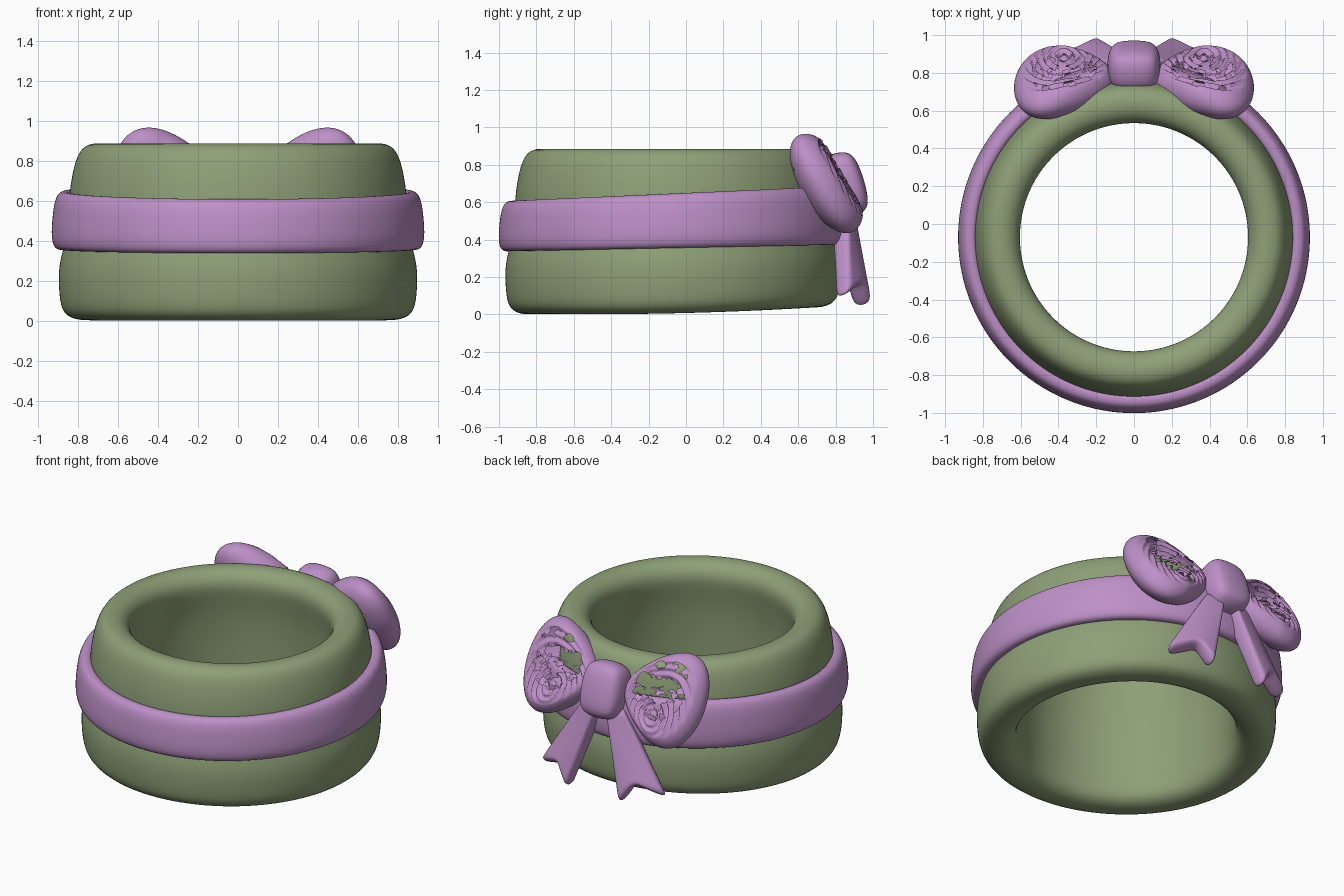
import bpy
import bmesh
from math import cos, sin, pi
from mathutils import Vector, Matrix, noise

cube = bpy.data.objects.get("Cube")
if cube:
    bpy.data.objects.remove(cube)

CENTRE_Y = -0.07


def material(name, rgb):
    mat = bpy.data.materials.new(name)
    mat.use_nodes = True
    mat.diffuse_color = (*rgb, 1)
    bsdf = mat.node_tree.nodes["Principled BSDF"]
    bsdf.inputs["Base Color"].default_value = (*rgb, 1)
    bsdf.inputs["Roughness"].default_value = 0.8
    return mat


GREEN = material("sage green", (0.27, 0.35, 0.185))
LILAC = material("lilac", (0.51, 0.28, 0.57))


def finish(bm, name, mat, subdivisions=0, thickness=0):
    """Turn a bmesh into a smooth object with optional modifiers."""
    bmesh.ops.recalc_face_normals(bm, faces=bm.faces)
    mesh = bpy.data.meshes.new(name)
    bm.to_mesh(mesh)
    bm.free()
    mesh.materials.append(mat)
    mesh.shade_smooth()
    obj = bpy.data.objects.new(name, mesh)
    bpy.context.collection.objects.link(obj)
    if thickness:
        mod = obj.modifiers.new("Thickness", "SOLIDIFY")
        mod.thickness = thickness
        mod.offset = 0
    if subdivisions:
        mod = obj.modifiers.new("Rounding", "SUBSURF")
        mod.levels = mod.render_levels = subdivisions
    return obj


def lathe(name, mat, profile, lift, segments=64):
    """Spin a closed (radius, z) profile; lift(y, z) raises the back."""
    bm = bmesh.new()
    rings = []
    for i in range(segments):
        a = 2 * pi * i / segments
        ring = []
        for r, z in profile:
            y = CENTRE_Y + r * sin(a)
            ring.append(bm.verts.new((r * cos(a), y, z + lift(y, z))))
        rings.append(ring)
    n = len(profile)
    for i in range(segments):
        p, q = rings[i], rings[(i + 1) % segments]
        for j in range(n):
            k = (j + 1) % n
            bm.faces.new((p[j], q[j], q[k], p[k]))
    return finish(bm, name, mat, subdivisions=2)


# Ring body with rounded lips and a slightly recessed bore
body_profile = [
    (0.68, 0.03), (0.74, 0.0), (0.82, 0.0), (0.88, 0.035), (0.895, 0.12),
    (0.9, 0.25), (0.88, 0.34), (0.85, 0.45), (0.845, 0.62), (0.835, 0.7),
    (0.815, 0.8), (0.78, 0.87), (0.72, 0.89), (0.66, 0.88), (0.615, 0.84),
    (0.6, 0.78), (0.615, 0.7), (0.64, 0.55), (0.65, 0.3), (0.65, 0.1)]
lathe("ring_body", GREEN, body_profile,
      lambda y, z: 0.04 * max(0, (y + 0.5) / 1.25) ** 2 * (1 - z / 0.9))

# Ribbon wrapped round the middle, rising towards the bow
band_profile = [
    (0.83, 0.345), (0.9, 0.335), (0.928, 0.36), (0.935, 0.42), (0.928, 0.5),
    (0.92, 0.56), (0.9, 0.61), (0.86, 0.617), (0.82, 0.6)]
lathe("ribbon_band", LILAC, band_profile,
      lambda y, z: (0.02 + 0.09 * (z - 0.34)) * (y + 0.8))

LONG = Vector((0, 0.5, -0.86))
OUT = Vector((0, 0.86, 0.5))


def bow_loop(name, side):
    """Puffy dished lobe, rippled at the lower end and torn open above."""
    bm = bmesh.new()
    bmesh.ops.create_uvsphere(bm, u_segments=96, v_segments=64, radius=1)
    # Tear openings into the hollow
    torn = []
    for f in bm.faces:
        a, b, c = f.calc_center_median()
        n = noise.noise(Vector((a * 3.2, b * 6, 2.7)))
        n += 0.5 * noise.noise(Vector((a * 9, b * 16, 5.1)))
        limit = 0.08 if c > 0 else 0.26
        inside = a * a + (b + 0.15) ** 2 < 0.42
        if inside and n > limit:
            torn.append(f)
    bmesh.ops.delete(bm, geom=torn, context="FACES")
    for v in bm.verts:
        a, b, c = v.co
        hollow = max(0, 1 - (a * a + b * b) / 0.75)
        depth = c
        if c > 0:
            swirl = ((a * 1.1) ** 2 + (b - 0.45) ** 2) ** 0.5
            depth -= 0.6 * c * hollow
            depth += 0.08 * sin(swirl * 42) * min(1, hollow * 3)
        p = Vector((0.37 + 0.265 * a, 0.76 - 0.04 * max(0, a), 0.7))
        p += LONG * (0.35 * b * (0.8 + 0.3 * a)) + OUT * (0.15 * depth)
        p.x *= side
        v.co = p
    finish(bm, name, LILAC)


def bow_tail(name, side, rows=8, cols=6):
    """Widening strip with a swallow-tail notch, hanging from the knot."""
    inner = Vector((0.02, 0.85, 0.58)), Vector((0.19, 0.95, 0.03))
    outer = Vector((0.13, 0.82, 0.6)), Vector((0.45, 0.83, 0.09))
    bm = bmesh.new()
    grid = []
    for i in range(rows + 1):
        t = i / rows
        row = []
        for j in range(cols + 1):
            s = j / cols
            notch = 0.2 * (1 - abs(2 * s - 1)) * t ** 3
            tt = t - notch
            p = inner[0].lerp(inner[1], tt).lerp(outer[0].lerp(outer[1], tt), s)
            p.y += 0.03 * sin(pi * s) * t
            p.x *= side
            row.append(bm.verts.new(p))
        grid.append(row)
    for r, q in zip(grid, grid[1:]):
        for j in range(cols):
            bm.faces.new((r[j], r[j + 1], q[j + 1], q[j]))
    finish(bm, name, LILAC, subdivisions=2, thickness=0.1)


for side, label in ((1, "left"), (-1, "right")):
    bow_loop(label + "_bow_loop", side)
    bow_tail(label + "_bow_tail", side)

# Rounded knot in the middle of the bow
bm = bmesh.new()
bmesh.ops.create_cube(bm, size=1)
bmesh.ops.subdivide_edges(bm, edges=bm.edges, cuts=2, use_grid_fill=True)
for v in bm.verts:
    v.co = v.co.lerp(v.co.normalized() * 0.6, 0.6)
tilt = Matrix.Rotation(0.3, 4, "X")
bmesh.ops.scale(bm, verts=bm.verts, vec=(0.27, 0.22, 0.34))
bmesh.ops.transform(bm, verts=bm.verts, matrix=Matrix.Translation((0, 0.84, 0.69)) @ tilt)
finish(bm, "bow_knot", LILAC, subdivisions=2)
